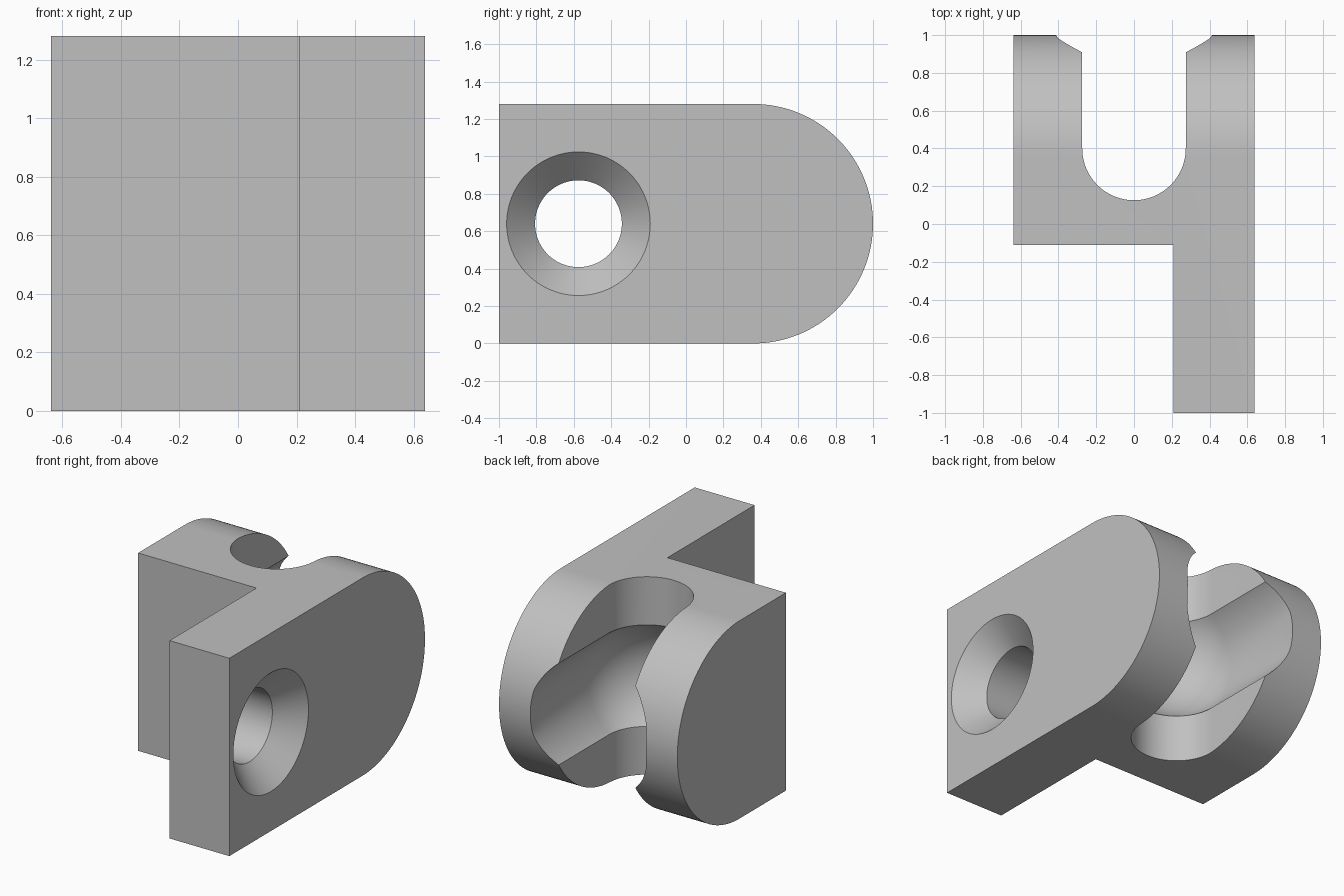
import bpy, bmesh
from math import sin, cos, pi, radians
from mathutils import Matrix, Vector

if "Cube" in bpy.data.objects:
    bpy.data.objects.remove(bpy.data.objects["Cube"], do_unlink=True)

HALF_W, MID_Z, BALL_Y, BALL_R = 0.638, 0.64, 0.40, 0.428

grey = bpy.data.materials.new("plain grey")
grey.use_nodes = True
grey.diffuse_color = (0.53, 0.53, 0.53, 1)
grey.node_tree.nodes["Principled BSDF"].inputs["Base Color"].default_value = grey.diffuse_color


def make_object(name, bm):
    bmesh.ops.recalc_face_normals(bm, faces=bm.faces)
    mesh = bpy.data.meshes.new(name)
    bm.to_mesh(mesh)
    bm.free()
    mesh.materials.append(grey)
    obj = bpy.data.objects.new(name, mesh)
    bpy.context.collection.objects.link(obj)
    return obj


def prism(name, points, direction):
    """Extrude a closed outline along a vector."""
    bm = bmesh.new()
    face = bm.faces.new([bm.verts.new(p) for p in points])
    new = bmesh.ops.extrude_face_region(bm, geom=[face])["geom"]
    verts = [g for g in new if isinstance(g, bmesh.types.BMVert)]
    bmesh.ops.translate(bm, verts=verts, vec=Vector(direction))
    return make_object(name, bm)


def lathe(name, profile, matrix, steps=96, adjust=None):
    """Revolve (radius, height) pairs about z, then place the result."""
    bm = bmesh.new()
    rings = []
    for r, h in profile:
        rings.append([bm.verts.new((r * cos(2 * pi * i / steps),
                                    r * sin(2 * pi * i / steps), h))
                      for i in range(steps)])
    for a, b in zip(rings, rings[1:]):
        for i in range(steps):
            j = (i + 1) % steps
            bm.faces.new((a[i], a[j], b[j], b[i]))
    bm.faces.new(rings[0])
    bm.faces.new(rings[-1])
    if adjust:
        for v in rings[-1]:
            adjust(v)
    bm.transform(matrix)
    return make_object(name, bm)


def arc(start, end, steps):
    return [start + (end - start) * i / steps for i in range(steps + 1)]


# Body: side outline with a round back, extruded across the width
outline = [(-HALF_W, -1, 2 * MID_Z), (-HALF_W, -1, 0)]
outline += [(-HALF_W, 0.36 + MID_Z * cos(a), MID_Z + MID_Z * sin(a))
            for a in arc(-pi / 2, pi / 2, 64)]
body = prism("clevis_bracket", outline, (2 * HALF_W, 0, 0))

# Notch that leaves a single mounting plate at the front
notch = prism("notch_cutter", [(-1, -1.5, -1), (0.21, -1.5, -1), (0.21, -0.11, -1), (-1, -0.11, -1)],
              (0, 0, 4))

# Vertical slot with a round inner end between the two arms
slot_outline = [(0.274, 1.5, -1), (-0.274, 1.5, -1)]
slot_outline += [(0.274 * cos(a), BALL_Y + 0.274 * sin(a), -1) for a in arc(pi, 2 * pi, 48)]
slot = prism("slot_cutter", slot_outline, (0, 0, 4))


# Ball seat opening backwards, with slightly pinched flats at the mouth
def pinch(v):
    v.co.x = max(-0.403, min(0.403, v.co.x))


seat_profile = [(BALL_R * sin(a), -BALL_R * cos(a)) for a in arc(0.02, pi / 2, 28)]
seat_profile += [(BALL_R, 0.48), (BALL_R, 0.7)]
seat = lathe("ball_seat_cutter", seat_profile,
             Matrix.Translation((0, BALL_Y, MID_Z)) @ Matrix.Rotation(-pi / 2, 4, 'X'),
             adjust=pinch)

# Countersunk screw hole through the plate
hole = lathe("screw_hole_cutter",
             [(0.232, -0.6), (0.232, -0.152), (0.384, 0), (0.384, 0.1)],
             Matrix.Translation((HALF_W, -0.575, MID_Z)) @ Matrix.Rotation(pi / 2, 4, 'Y'))

bpy.context.view_layer.objects.active = body
for cutter in (notch, slot, seat, hole):
    cutter.hide_render = True
    mod = body.modifiers.new(cutter.name, 'BOOLEAN')
    mod.operation, mod.solver, mod.object = 'DIFFERENCE', 'EXACT', cutter
    bpy.ops.object.modifier_apply(modifier=mod.name)
    bpy.data.objects.remove(cutter, do_unlink=True)

# Smooth curved surfaces, sharp edges kept
bpy.ops.object.select_all(action='DESELECT')
body.select_set(True)
bpy.ops.object.shade_smooth_by_angle(angle=radians(25))
